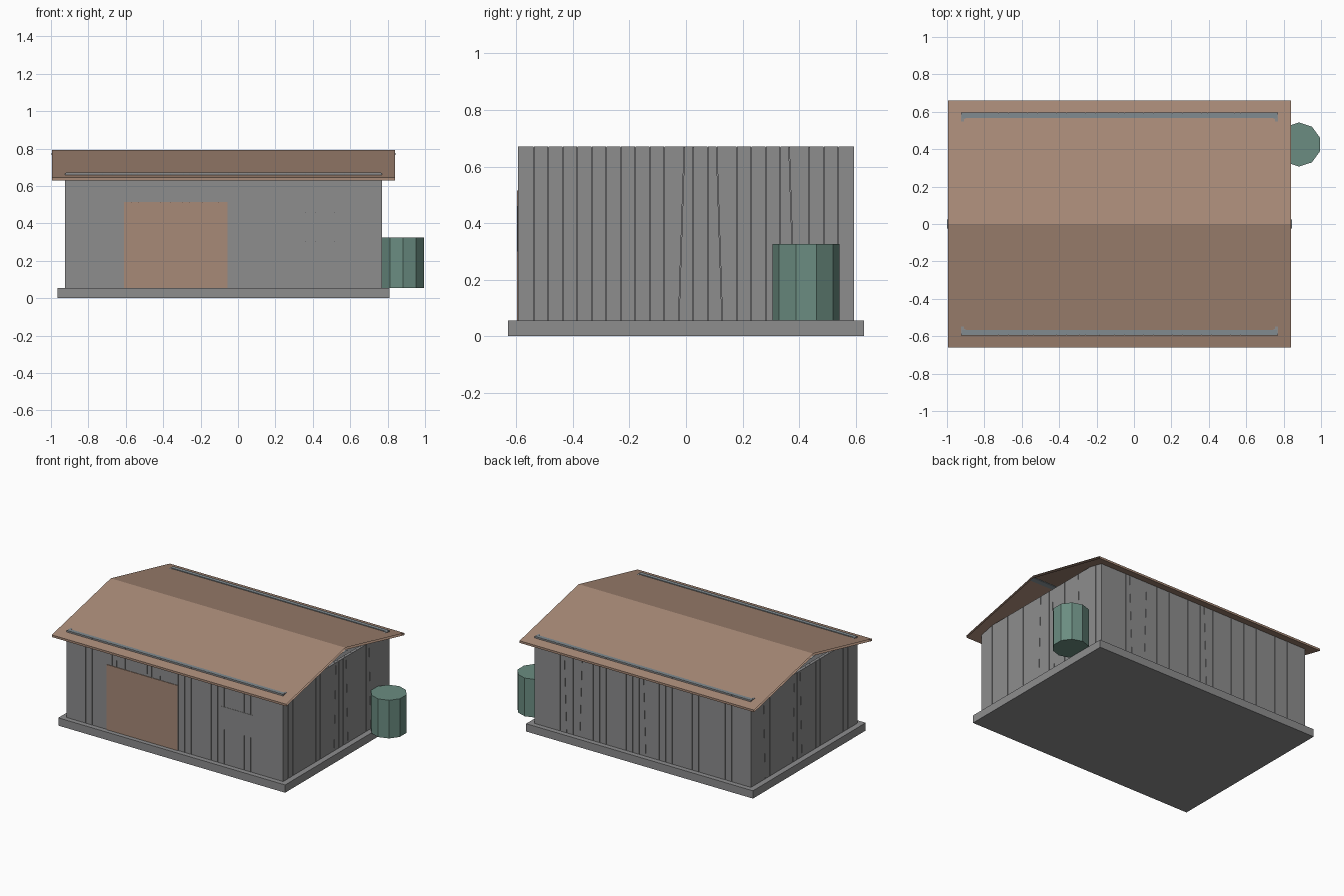
import bpy, bmesh, math, random
from mathutils import Vector

random.seed(4)
if "Cube" in bpy.data.objects:
    bpy.data.objects.remove(bpy.data.objects["Cube"], do_unlink=True)


def material(name, r, g, b):
    m = bpy.data.materials.new(name)
    m.use_nodes = True
    m.diffuse_color = (r, g, b, 1)
    m.node_tree.nodes["Principled BSDF"].inputs["Base Color"].default_value = (r, g, b, 1)
    return m


GREY = material("weathered grey", 0.266, 0.266, 0.27)
BROWN = material("rusty brown", 0.39, 0.252, 0.184)
GREEN = material("barrel green", 0.145, 0.265, 0.22)
STEEL = material("dull steel", 0.22, 0.26, 0.28)


def finish(name, bm, mat):
    mesh = bpy.data.meshes.new(name)
    bm.to_mesh(mesh)
    bm.free()
    mesh.materials.append(mat)
    obj = bpy.data.objects.new(name, mesh)
    bpy.context.collection.objects.link(obj)
    return obj


def add_box(bm, lo, hi, taper=(0, 0)):
    """Box between two corners; taper moves the top left and right edges along x."""
    verts = bmesh.ops.create_cube(bm, size=1)["verts"]
    for v in verts:
        left, top = v.co.x < 0, v.co.z > 0
        v.co = Vector([h if c > 0 else l for c, l, h in zip(v.co, lo, hi)])
        if top:
            v.co.x += taper[0] if left else taper[1]
    return verts


def box(name, lo, hi, mat):
    bm = bmesh.new()
    add_box(bm, lo, hi)
    return finish(name, bm, mat)


def extrude_x(name, profile, x0, x1, mat, closed):
    """Open-ended sheet: a y-z profile swept along x."""
    bm = bmesh.new()
    a = [bm.verts.new((x0, y, z)) for y, z in profile]
    b = [bm.verts.new((x1, y, z)) for y, z in profile]
    n = len(profile)
    for i in range(n if closed else n - 1):
        j = (i + 1) % n
        bm.faces.new((a[i], a[j], b[j], b[i]))
    return finish(name, bm, mat)


# Main heights and wall extents
FLOOR, TOP = 0.055, 0.67
X0, X1, Y = -0.925, 0.77, 0.595
MID = (X0 + X1) / 2


def board_wall(name, width, corner, centre, angle):
    """Wall of upright boards over a thin backing, built facing -y then turned."""
    bm = bmesh.new()
    half = width / 2
    add_box(bm, (-half + 0.01, 0.007, FLOOR), (half - 0.01, 0.025, TOP - 0.003))
    inner = width - 2 * corner
    count = round(inner / 0.0512)
    edges = [-half + corner + inner * i / count for i in range(count + 1)]
    if corner:
        edges = [-half] + edges + [half]
    lean = [0.0] * len(edges)
    for i in random.sample(range(3, len(edges) - 3), 3):
        lean[i] = random.choice((-0.02, 0.02))
    for i in range(len(edges) - 1):
        add_box(bm, (edges[i] + 0.001, 0, FLOOR), (edges[i + 1] - 0.001, 0.015, TOP),
                (lean[i], lean[i + 1]))
    obj = finish(name, bm, GREY)
    obj.location = (*centre, 0)
    obj.rotation_euler.z = angle


# Base slab
box("base_slab", (-0.965, -0.63, 0), (0.81, 0.63, FLOOR), GREY)

# Four board walls
board_wall("front_wall", X1 - X0, 0.15, (MID, -Y), 0)
board_wall("back_wall", X1 - X0, 0.15, (MID, Y), math.pi)
board_wall("left_wall", 2 * Y - 0.01, 0, (X1, 0), math.pi / 2)
board_wall("right_wall", 2 * Y - 0.01, 0, (X0, 0), -math.pi / 2)

# Steel plates along the tops of the long walls
for side, name in ((-1, "front_wall_plate"), (1, "back_wall_plate")):
    ys = sorted((side * 0.567, side * 0.594))
    box(name, (X0 + 0.005, ys[0], 0.645), (X1 - 0.005, ys[1], TOP + 0.001), STEEL)

# Door and shuttered window
box("door", (-0.61, -Y - 0.004, FLOOR), (-0.055, -Y + 0.004, 0.515), BROWN)
box("window_shutter", (0.28, -Y - 0.002, 0.3), (0.53, -Y + 0.004, 0.46), GREY)

# Gable roof: thin folded sheet with open ends
roof = [(-0.66, 0.645), (0, 0.793), (0.66, 0.645), (0.66, 0.63), (0, 0.778), (-0.66, 0.63)]
extrude_x("roof", roof, -0.995, 0.84, BROWN, True)

# Ridge strip under the roof peak
extrude_x("ridge_strip", [(-0.025, 0.768), (0, 0.774), (0.025, 0.768)], -1.0, 0.846, STEEL, False)

# Ten-sided water barrel beside the left wall
bm = bmesh.new()
bmesh.ops.create_cone(bm, cap_ends=True, segments=10, radius1=0.118, radius2=0.118, depth=0.27)
top_point = max(bm.verts, key=lambda v: v.co.y).co
turn = math.pi / 2 - math.atan2(top_point.y, top_point.x)
barrel = finish("water_barrel", bm, GREEN)
barrel.location = (0.882, 0.425, FLOOR + 0.135)
barrel.rotation_euler.z = turn
